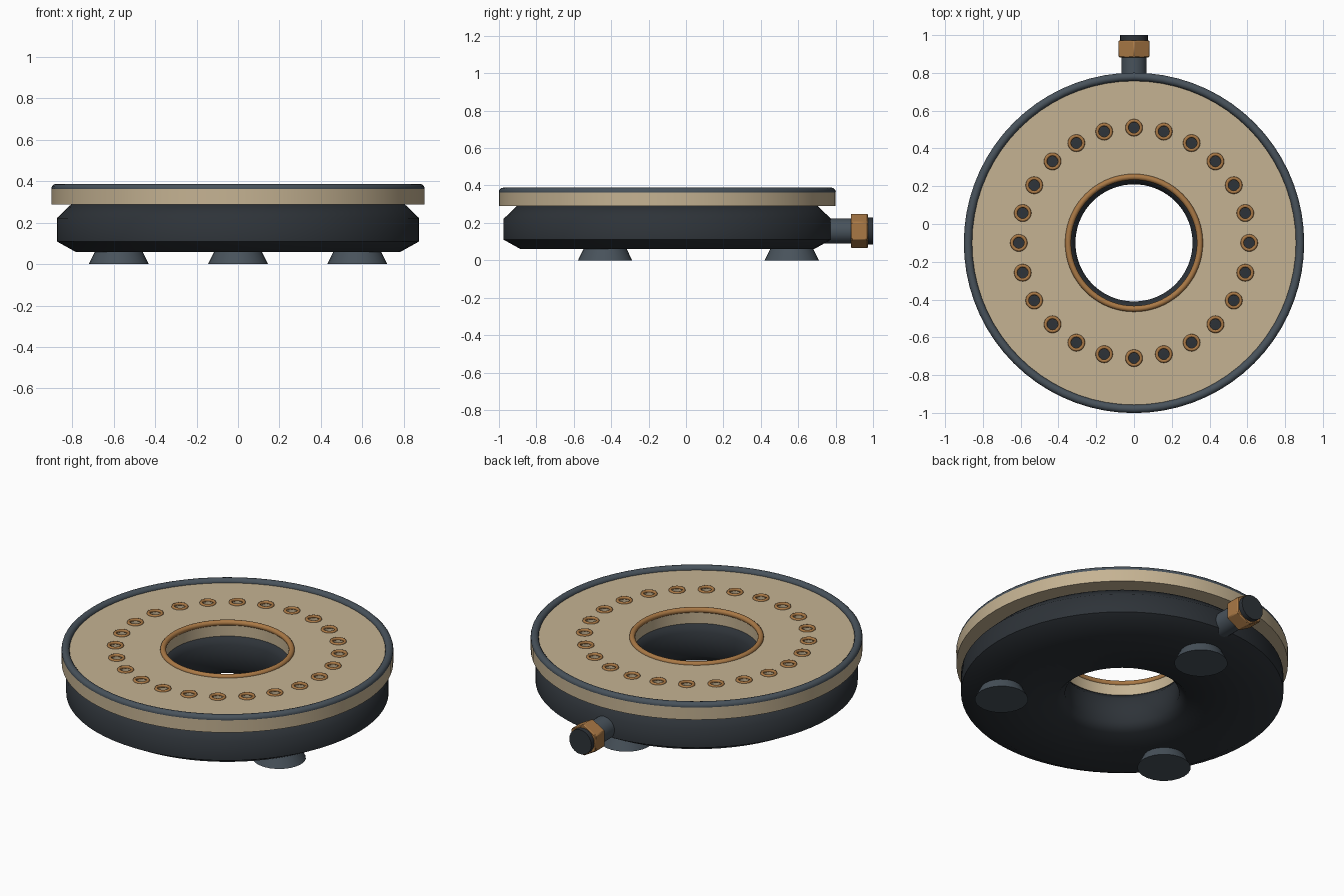
import bpy, bmesh
from math import pi, sin, cos, radians
from mathutils import Matrix

if "Cube" in bpy.data.objects:
    bpy.data.objects.remove(bpy.data.objects["Cube"])

CY = -0.1  # ring centre in y


def material(name, rgb):
    m = bpy.data.materials.new(name)
    m.diffuse_color = (*rgb, 1)
    m.use_nodes = True
    m.node_tree.nodes["Principled BSDF"].inputs["Base Color"].default_value = m.diffuse_color
    return m


TAN = material("tan", (0.56, 0.45, 0.29))
DARK = material("charcoal", (0.027, 0.033, 0.040))
SLATE = material("slate", (0.065, 0.085, 0.105))
COPPER = material("copper", (0.40, 0.19, 0.06))


def finish(ob, mat, angle=35):
    if mat:
        ob.data.materials.append(mat)
    bpy.ops.object.select_all(action='DESELECT')
    bpy.context.view_layer.objects.active = ob
    ob.select_set(True)
    bpy.ops.object.shade_smooth_by_angle(angle=radians(angle))
    return ob


def lathe(name, profile, mat, segs=72, angle=35):
    """Revolve a closed (radius, z) profile about the ring axis."""
    bm = bmesh.new()
    rings = [[bm.verts.new((r * cos(2 * pi * i / segs), r * sin(2 * pi * i / segs), z))
              for r, z in profile] for i in range(segs)]
    n = len(profile)
    for i in range(segs):
        a, b = rings[i], rings[(i + 1) % segs]
        for j in range(n):
            k = (j + 1) % n
            bm.faces.new((a[j], b[j], b[k], a[k]))
    bmesh.ops.recalc_face_normals(bm, faces=bm.faces)
    me = bpy.data.meshes.new(name)
    bm.to_mesh(me)
    bm.free()
    ob = bpy.data.objects.new(name, me)
    bpy.context.collection.objects.link(ob)
    ob.location.y = CY
    return finish(ob, mat, angle)


def torus(name, loc, major, minor, mat, segs, sides=12):
    bpy.ops.mesh.primitive_torus_add(location=loc, major_radius=major, minor_radius=minor,
                                     major_segments=segs, minor_segments=sides)
    ob = bpy.context.object
    ob.name = name
    return finish(ob, mat, 60)


def y_cylinder(name, r, y0, y1, mat, sides, angle=35):
    """Cylinder lying along y, for the hose fitting."""
    bpy.ops.mesh.primitive_cylinder_add(vertices=sides, radius=r, depth=y1 - y0,
                                        location=(0, (y0 + y1) / 2, 0.157),
                                        rotation=(pi / 2, 0, 0))
    ob = bpy.context.object
    ob.name = name
    return finish(ob, mat, angle)


# Lower housing with chamfered edges
lathe("body", [(0.355, 0.06), (0.785, 0.06), (0.875, 0.11), (0.875, 0.222), (0.80, 0.294),
               (0.345, 0.294), (0.31, 0.25), (0.31, 0.105)], DARK, angle=60)

# Top plate
plate = lathe("plate", [(0.34, 0.289), (0.90, 0.289), (0.90, 0.366), (0.34, 0.366)], TAN)

# Port positions on the plate
ports = [(0.61 * cos(i * pi / 12), CY + 0.61 * sin(i * pi / 12)) for i in range(24)]

# Port holes cut through the plate
bm = bmesh.new()
for x, y in ports:
    bmesh.ops.create_cone(bm, cap_ends=True, segments=20, radius1=0.031, radius2=0.031,
                          depth=0.3, matrix=Matrix.Translation((x, y - CY, 0.33)))
me = bpy.data.meshes.new("port_cutter")
bm.to_mesh(me)
bm.free()
cutter = bpy.data.objects.new("port_cutter", me)
cutter.location.y = CY
bpy.context.collection.objects.link(cutter)
bpy.context.view_layer.update()
mod = plate.modifiers.new("ports", 'BOOLEAN')
mod.object = cutter
mod.operation = 'DIFFERENCE'
mod.solver = 'EXACT'
bpy.context.view_layer.objects.active = plate
bpy.ops.object.modifier_apply(modifier=mod.name)
bpy.data.objects.remove(cutter)
finish(plate, None)

# Rims and port grommets
torus("outer_rim", (0, CY, 0.366), 0.879, 0.022, SLATE, 72)
torus("inner_rim", (0, CY, 0.366), 0.349, 0.016, COPPER, 72)
for i, (x, y) in enumerate(ports):
    torus(f"port_ring_{i + 1}", (x, y, 0.366), 0.037, 0.009, COPPER, 20, 8)

# Three tapered feet
for i, deg in enumerate((90, 210, 330)):
    a = radians(deg)
    bpy.ops.mesh.primitive_cone_add(vertices=24, radius1=0.145, radius2=0.108, depth=0.075,
                                    location=(0.665 * cos(a), CY + 0.665 * sin(a), 0.0375))
    bpy.context.object.name = f"foot_{i + 1}"
    finish(bpy.context.object, SLATE)

# Hose fitting at the back
y_cylinder("inlet_pipe", 0.067, 0.63, 0.93, SLATE, 24)
nut = y_cylinder("hex_nut", 0.094, 0.882, 0.972, COPPER, 6)
y_cylinder("inlet_cap", 0.073, 0.95, 1.0, DARK, 24)
# Softened nut edges
bev = nut.modifiers.new("bevel", 'BEVEL')
bev.width = 0.005
bev.segments = 1
